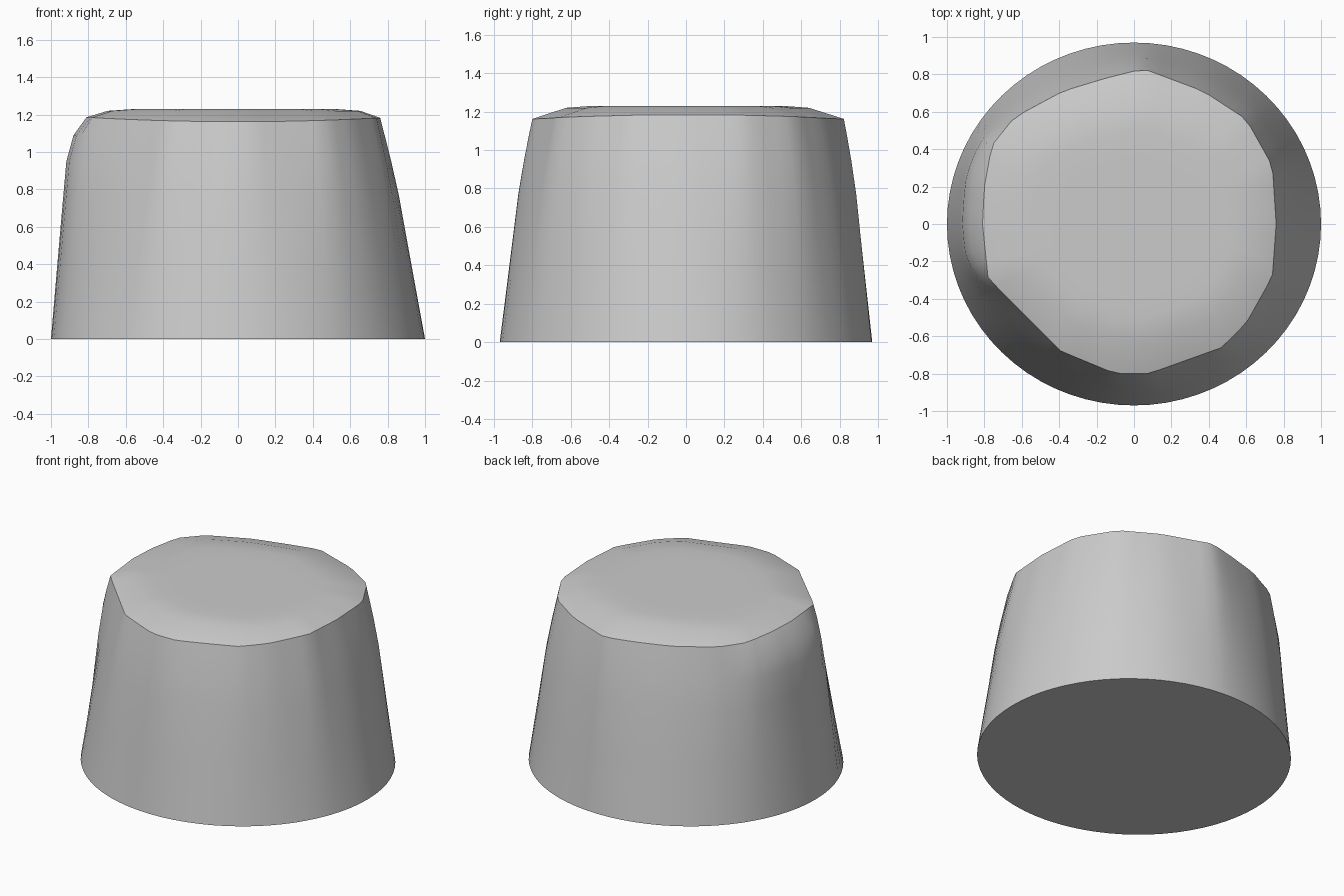
import bpy
import bmesh
from math import sin, cos, pi, atan2, degrees
from mathutils import Vector

cube = bpy.data.objects.get("Cube")
if cube:
    bpy.data.objects.remove(cube, do_unlink=True)

SEGMENTS = 72

# Irregular outline of the top rim, counter-clockwise from +x
RIM = [Vector(p) for p in (
    (.76, 0), (.74, .31), (.60, .56), (.37, .71), (.05, .83), (-.15, .78),
    (-.38, .71), (-.64, .57), (-.76, .42), (-.80, .2), (-.81, 0), (-.78, -.29),
    (-.39, -.68), (-.10, -.80), (.08, -.80), (.47, -.66), (.60, -.53), (.74, -.28))]


def rim_point(angle):
    """Where a ray from the centre meets the rim outline."""
    ray = Vector((cos(angle), sin(angle)))
    for a, b in zip(RIM, RIM[1:] + RIM[:1]):
        edge = b - a
        start, end = a.cross(ray), ray.cross(b)
        if start >= -1e-6 and end >= -1e-6 and a.dot(ray) > 0:
            return ray * (a.cross(edge) / ray.cross(edge))
    return ray * .8


def bulge_weight(angle):
    """Full on the rounded shoulder at -x, fading to zero beside it."""
    deg = degrees(angle) % 360
    w = max(0, min(1, (deg - 138) / 27, (203 - deg) / 13))
    return w * w * (3 - 2 * w)


def wall_point(angle, height, shoulder, general):
    rim = rim_point(angle)
    rim_z = 1.162 + .036 * rim.x ** 2
    base = Vector((cos(angle), .97 * sin(angle)))
    w = bulge_weight(angle)
    p = base.lerp(rim, height / rim_z)
    p += p.normalized() * (shoulder * w + general * (1 - w))
    return (p.x, p.y, height)


def top_point(angle, scale_x, scale_y, z):
    p = rim_point(angle)
    return (p.x * scale_x, p.y * scale_y, z)


def rim_vertex(angle):
    p = rim_point(angle)
    return (p.x, p.y, 1.162 + .036 * p.x ** 2)


angles = [2 * pi * i / SEGMENTS for i in range(SEGMENTS)]
bm = bmesh.new()
rings = []

# Tapered wall, from the base up
for height, shoulder, general in ((0, 0, 0), (.4, .03, .008), (.77, .057, .016),
                                  (.95, .07, .012), (1.09, .054, .005)):
    rings.append([bm.verts.new(wall_point(a, height, shoulder, general)) for a in angles])

# Rim, worn bevel and flat top
rings.append([bm.verts.new(rim_vertex(a)) for a in angles])
for sx, sy, z in ((.86, .78, 1.22), (.68, .62, 1.23), (.5, .45, 1.23)):
    rings.append([bm.verts.new(top_point(a, sx, sy, z)) for a in angles])

for low, high in zip(rings, rings[1:]):
    for i in range(SEGMENTS):
        j = (i + 1) % SEGMENTS
        bm.faces.new((low[i], low[j], high[j], high[i]))
bm.faces.new(rings[-1])
bm.faces.new(rings[0][::-1])
bmesh.ops.recalc_face_normals(bm, faces=bm.faces)

mesh = bpy.data.meshes.new("tapered_body")
bm.to_mesh(mesh)
bm.free()
body = bpy.data.objects.new("tapered_body", mesh)
bpy.context.scene.collection.objects.link(body)

# Plain grey
grey = bpy.data.materials.new("light_grey")
grey.use_nodes = True
colour = (.6, .6, .6, 1)
grey.diffuse_color = colour
grey.node_tree.nodes["Principled BSDF"].inputs["Base Color"].default_value = colour
mesh.materials.append(grey)

# Smooth wall with crisp rim and base
bpy.ops.object.select_all(action='DESELECT')
body.select_set(True)
bpy.context.view_layer.objects.active = body
bpy.ops.object.shade_smooth_by_angle(angle=pi / 6)
